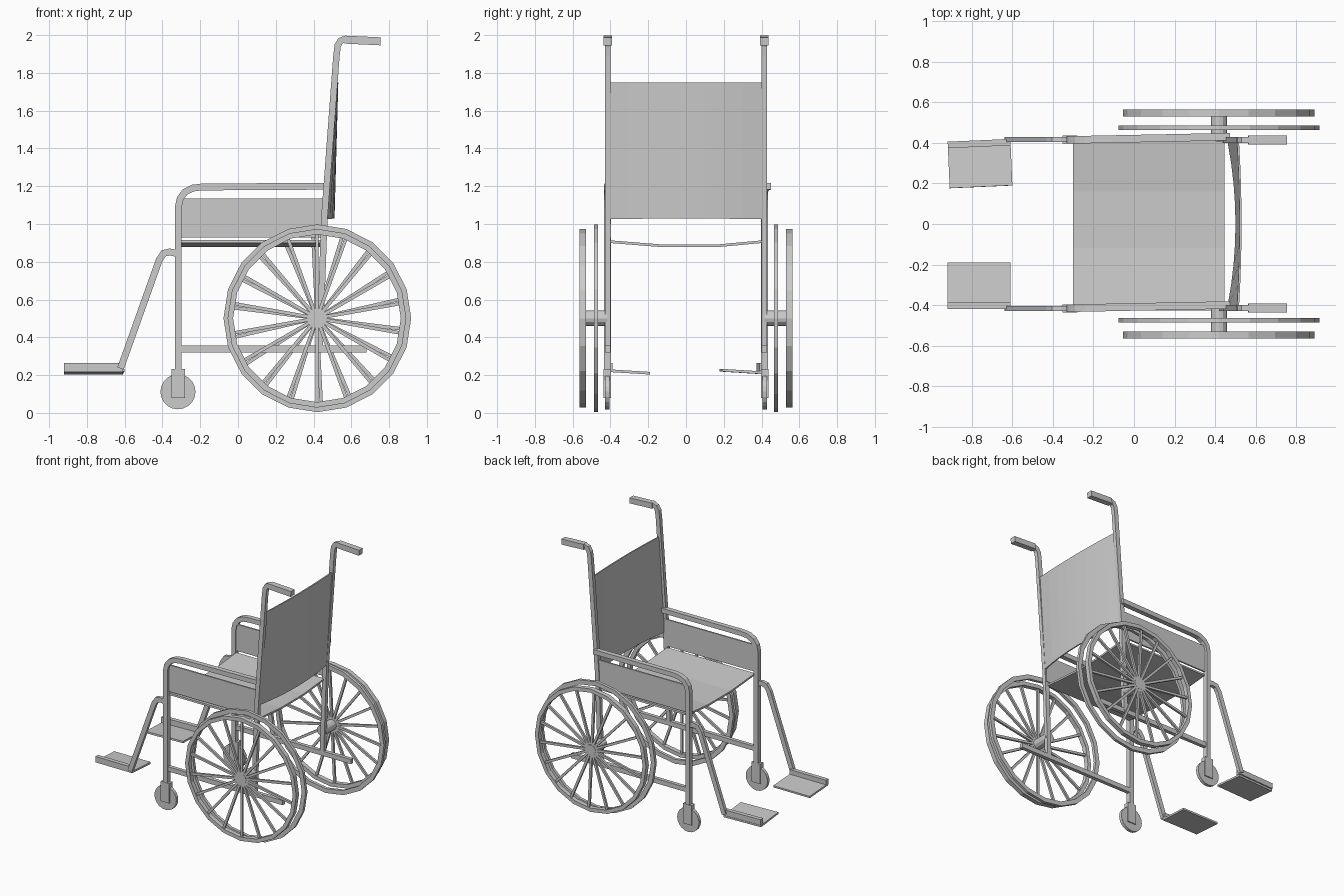
import bpy, bmesh
from math import sin, cos, pi, radians
from mathutils import Vector, Matrix

if "Cube" in bpy.data.objects:
    bpy.data.objects.remove(bpy.data.objects["Cube"])


def make(name, verts, faces):
    me = bpy.data.meshes.new(name)
    me.from_pydata(verts, [], faces)
    bm = bmesh.new()
    bm.from_mesh(me)
    bmesh.ops.recalc_face_normals(bm, faces=bm.faces)
    bm.to_mesh(me)
    bm.free()
    ob = bpy.data.objects.new(name, me)
    bpy.context.collection.objects.link(ob)
    return ob


def mirror(ob):
    m = ob.modifiers.new("mirror", 'MIRROR')
    m.use_axis = (False, True, False)
    return ob


def bar(name, pts, w, y0, y1, yaw=0.0):
    """Rectangular tube following an (x, z) path, with mitred corners."""
    P = [Vector(p) for p in pts]
    verts = []
    for i, p in enumerate(P):
        a = (p - P[i - 1]).normalized() if i else (P[1] - p).normalized()
        b = (P[i + 1] - p).normalized() if i < len(P) - 1 else a
        na, nb = Vector((-a.y, a.x)), Vector((-b.y, b.x))
        m = (na + nb).normalized()
        m *= w / 2 / m.dot(na)
        for q, y in ((p + m, y0), (p + m, y1), (p - m, y1), (p - m, y0)):
            verts.append((q.x, y + yaw * (q.x + 0.3), q.y))
    n = len(P)
    faces = [(0, 1, 2, 3), tuple(4 * n - k for k in (1, 2, 3, 4))]
    for i in range(n - 1):
        for k in range(4):
            a, b = 4 * i + k, 4 * i + (k + 1) % 4
            faces.append((a, b, b + 4, a + 4))
    return make(name, verts, faces)


def disc(name, x, z, r, y0, y1, n):
    verts = [(x + r * cos(2 * pi * i / n), y, z + r * sin(2 * pi * i / n))
             for y in (y0, y1) for i in range(n)]
    faces = [tuple(range(n)), tuple(range(n, 2 * n))]
    faces += [(i, (i + 1) % n, n + (i + 1) % n, n + i) for i in range(n)]
    return make(name, verts, faces)


def ring(name, x, z, r0, r1, y0, y1, n):
    verts, faces = [], []
    for i in range(n):
        c, s = cos(2 * pi * i / n), sin(2 * pi * i / n)
        verts += [(x + r * c, y, z + r * s)
                  for r, y in ((r0, y0), (r1, y0), (r1, y1), (r0, y1))]
        j = (i + 1) % n
        for k in range(4):
            l = (k + 1) % 4
            faces.append((4 * i + k, 4 * i + l, 4 * j + l, 4 * j + k))
    return make(name, verts, faces)


def sheet(name, rows, thick):
    """Thin panel from two matching rows of points."""
    n = len(rows[0])
    ob = make(name, rows[0] + rows[1],
              [(i, i + 1, n + i + 1, n + i) for i in range(n - 1)])
    m = ob.modifiers.new("thickness", 'SOLIDIFY')
    m.thickness = thick
    m.offset = 0
    return ob


# side frames: front leg bending into the armrest, with a guard below
for s, side in ((-1, "right"), (1, "left")):
    y0, y1 = sorted((s * 0.397, s * 0.434))
    bar(side + "_front_leg_and_armrest",
        [(-0.316, 0.2), (-0.316, 1.09), (-0.306, 1.135), (-0.28, 1.17),
         (-0.24, 1.19), (-0.19, 1.196), (0.475, 1.2)], 0.036, y0, y1, 0.02)
    g = s * 0.41
    bar(side + "_side_guard", [(-0.3, 1.032), (0.465, 1.032)], 0.205,
        g - 0.006, g + 0.006, 0.01)

# rear posts with push handles
mirror(bar("rear_post",
           [(0.432, 0.33), (0.457, 1.03), (0.521, 1.89), (0.528, 1.945),
            (0.543, 1.97), (0.57, 1.98), (0.62, 1.975)], 0.034, 0.4, 0.43))
mirror(bar("handle_grip", [(0.565, 1.976), (0.755, 1.967)], 0.042, 0.393, 0.437))

# lower frame rails
mirror(bar("lower_rail", [(-0.31, 0.338), (0.68, 0.338)], 0.036, 0.4, 0.428))

# sagging seat
sag = [(-0.41, 0.907), (-0.12, 0.884), (0.16, 0.884), (0.41, 0.907)]
sheet("seat", [[(x, y, z) for y, z in sag] for x in (-0.3, 0.448)], 0.014)

# bowed backrest
ys = [-0.4 + 0.1 * i for i in range(9)]
sheet("backrest",
      [[(x + bow * (1 - (y / 0.4) ** 2), y, z) for y in ys]
       for x, bow, z in ((0.468, 0.038, 1.028), (0.514, 0.012, 1.75))], 0.01)

# front casters
mirror(disc("caster_wheel", -0.318, 0.112, 0.093, 0.405, 0.429, 20))
mirror(bar("caster_fork", [(-0.316, 0.08), (-0.316, 0.232)], 0.072, 0.397, 0.437))

# footrest hangers and plates
mirror(bar("footrest_hanger",
           [(-0.315, 0.842), (-0.36, 0.852), (-0.393, 0.845), (-0.417, 0.81),
            (-0.622, 0.235)], 0.036, 0.404, 0.43))
for s, side in ((-1, "right"), (1, "left")):
    y0, y1 = sorted((s * 0.388, s * 0.42))
    lip = bar(side + "_footplate_rim", [(-0.92, 0.244), (-0.61, 0.244)], 0.042, y0, y1)
    z_out, z_in = (0.224, 0.21) if s < 0 else (0.212, 0.226)
    plate = sheet(side + "_footplate",
                  [[(x, s * 0.415, z_out), (x, s * 0.19, z_in)]
                   for x in (-0.92, -0.61)], 0.014)
    if s > 0:
        piv = Matrix.Translation((-0.61, 0.41, 0))
        turn = piv @ Matrix.Rotation(radians(2.5), 4, 'Z') @ piv.inverted()
        for ob in (lip, plate):
            ob.data.transform(turn)

# big wheels: tyre, hand rim, hub and spokes
CX, CZ = 0.42, 0.501
mirror(ring("inner_rim", CX, CZ, 0.463, 0.497, 0.465, 0.487, 20))
mirror(disc("hub", CX, CZ, 0.04, 0.415, 0.558, 12))
for s, side in ((-1, "right"), (1, "left")):
    x = CX - 0.002
    y0, y1 = sorted((s * 0.53, s * 0.565))
    ring(side + "_outer_rim", x, CZ, 0.444, 0.473, y0, y1, 20)
    y0, y1 = sorted((s * 0.54, s * 0.556))
    for i in range(18):
        a = 2 * pi * i / 18 + pi / 2 + (0.05 if s > 0 else 0)
        bar(side + "_spoke", [(x + r * cos(a), CZ + r * sin(a)) for r in (0.03, 0.452)],
            0.018, y0, y1)
